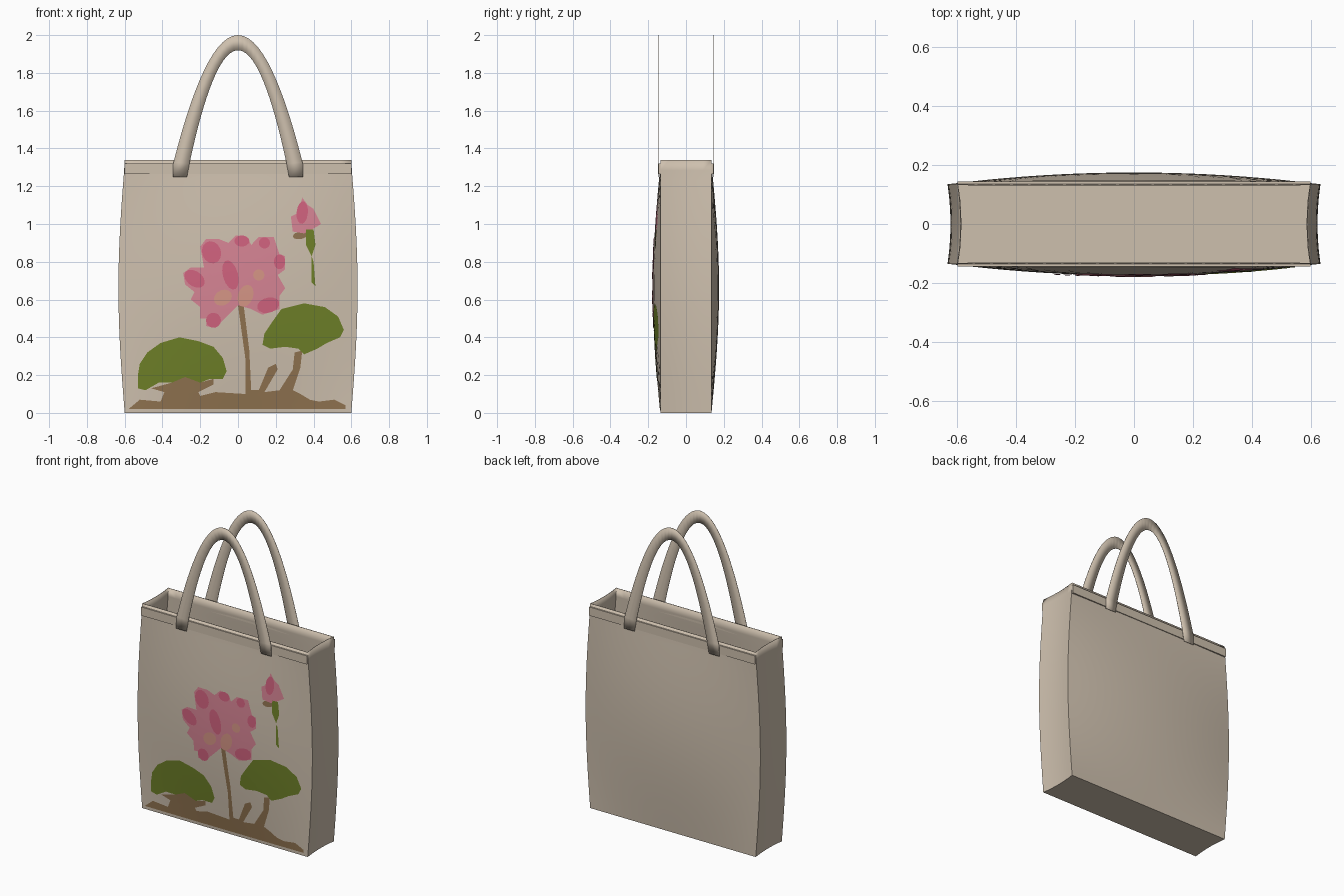
import bpy, bmesh, math
from mathutils import Vector

if "Cube" in bpy.data.objects:
    bpy.data.objects.remove(bpy.data.objects["Cube"], do_unlink=True)

HALF_W, HALF_D, HEIGHT = 0.6, 0.135, 1.34


def material(name, *rgb):
    # sRGB bytes converted to linear values
    lin = [((c / 255 + 0.055) / 1.055) ** 2.4 for c in rgb] + [1]
    m = bpy.data.materials.new(name)
    m.use_nodes = True
    m.diffuse_color = lin
    bsdf = m.node_tree.nodes["Principled BSDF"]
    bsdf.inputs["Base Color"].default_value = lin
    bsdf.inputs["Roughness"].default_value = 0.9
    return m


canvas = material("canvas beige", 206, 192, 174)
pink = material("petal pink", 214, 132, 148)
rose = material("deep rose", 208, 98, 126)
peach = material("peach", 214, 150, 134)
green = material("leaf green", 110, 128, 40)
brown = material("earth brown", 144, 115, 80)


def finish(name, bm, mat, angle=40):
    mesh = bpy.data.meshes.new(name)
    bm.to_mesh(mesh)
    bm.free()
    ob = bpy.data.objects.new(name, mesh)
    bpy.context.collection.objects.link(ob)
    mesh.materials.append(mat)
    bpy.ops.object.select_all(action="DESELECT")
    ob.select_set(True)
    bpy.context.view_layer.objects.active = ob
    bpy.ops.object.shade_smooth_by_angle(angle=math.radians(angle))
    return ob


def puff(z):
    return math.sin(math.pi * min(z / 1.32, 1))


def half_width(z):
    return HALF_W + 0.033 * puff(z)


def panel_depth(x, z):
    u = min(abs(x) / half_width(z), 1)
    return HALF_D + 0.04 * (1 - u * u) * puff(z)


# Bag body: stacked rings, bulging panels and slightly pinched sides
def ring(z, nx=20, ny=6):
    w = half_width(z)
    pts = []
    for i in range(nx):
        x = -w + 2 * w * i / nx
        pts.append((x, -panel_depth(x, z), z))
    for i in range(ny):
        v = -1 + 2 * i / ny
        pts.append((w - 0.01 * (1 - v * v), v * HALF_D, z))
    return pts + [(-x, -y, z) for x, y, z in pts]


bm = bmesh.new()
rows = 24
rings = [[bm.verts.new(p) for p in ring(HEIGHT * r / rows)] for r in range(rows + 1)]
for low, high in zip(rings, rings[1:]):
    for i in range(len(low)):
        j = (i + 1) % len(low)
        bm.faces.new((low[i], low[j], high[j], high[i]))
bm.faces.new(rings[0][::-1])
body = finish("bag_body", bm, canvas)
wall = body.modifiers.new("wall", "SOLIDIFY")
wall.thickness = 0.004
wall.offset = -1

# Hem bands and handles, front and back
for side, label in ((-1, "front"), (1, "back")):
    bm = bmesh.new()
    bmesh.ops.create_cube(bm, size=1)
    bmesh.ops.scale(bm, vec=(2 * HALF_W, 0.01, 0.056), verts=bm.verts)
    bmesh.ops.translate(bm, vec=(0, side * 0.14, 1.293), verts=bm.verts)
    finish(label + "_hem", bm, canvas)

    # Flat arched strap between two parabolas, with short sewn feet
    bm = bmesh.new()
    strip = [(-0.345, -0.27, 1.25, 1.25)]
    n = 40
    for i in range(n + 1):
        t = math.sin(math.pi / 2 * (-1 + 2 * i / n))
        strip.append((0.343 * t, 0.257 * t, 2 - 0.68 * t * t, 1.92 - 0.6 * t * t))
    strip.append((0.345, 0.27, 1.25, 1.25))
    y = side * 0.147
    pairs = [(bm.verts.new((a, y, c)), bm.verts.new((b, y, d))) for a, b, c, d in strip]
    for (a, b), (c, d) in zip(pairs, pairs[1:]):
        bm.faces.new((a, b, d, c))
    strap = finish(label + "_handle", bm, canvas)
    thick = strap.modifiers.new("thickness", "SOLIDIFY")
    thick.thickness = 0.002
    thick.offset = 0


# Painted shapes: outlines in hundredths, cut on a grid and laid on the panel
def paint(name, mat, outline, layer=1):
    bm = bmesh.new()
    face = bm.faces.new([bm.verts.new((x / 100, 0, z / 100)) for x, z in outline])
    face.normal_update()
    if face.normal.y > 0:
        face.normal_flip()
    bmesh.ops.triangulate(bm, faces=bm.faces[:])
    for axis in (Vector((1, 0, 0)), Vector((0, 0, 1))):
        for k in range(-12, 24):
            geom = bm.verts[:] + bm.edges[:] + bm.faces[:]
            bmesh.ops.bisect_plane(bm, geom=geom, plane_co=axis * k * 0.05, plane_no=axis)
    for v in bm.verts:
        v.co.y = -panel_depth(v.co.x, v.co.z) - 0.0015 * layer
    finish(name, bm, mat)


def oval(cx, cz, rx, rz, tilt=0, n=14):
    c, s = math.cos(math.radians(tilt)), math.sin(math.radians(tilt))
    pts = []
    for i in range(n):
        a = math.tau * i / n
        x, z = rx * math.cos(a), rz * math.sin(a)
        pts.append((cx + x * c - z * s, cz + x * s + z * c))
    return pts


# Ground with roots and stems
paint("ground_and_stems", brown, [
    (-58, 2), (-52, 7), (-41, 6), (-39, 11), (-46, 13), (-35, 16), (-28, 19), (-20, 16),
    (-13, 18), (-13, 15), (-21, 11), (-20, 9), (-12, 11), (4, 10), (4, 28), (0, 57),
    (3, 57), (6, 33), (7, 12), (11, 12), (16, 24), (20, 26), (21, 23), (14, 11),
    (22, 12), (29, 23), (30, 32), (34, 33), (33, 24), (29, 12), (33, 10), (38, 7),
    (43, 6), (51, 7), (57, 4), (57, 2)])

# Leaves
paint("right_leaf", green, [
    (-53, 20), (-52, 26), (-48, 32), (-41, 37), (-31, 40), (-21, 38), (-13, 35), (-8, 29),
    (-6, 22), (-8, 18), (-15, 18), (-20, 16), (-28, 19), (-35, 16), (-42, 16), (-49, 12),
    (-53, 13)], 2)
paint("left_leaf", green, [
    (13, 36), (14, 42), (18, 48), (23, 55), (35, 58), (46, 56), (53, 51), (56, 44),
    (54, 40), (47, 37), (42, 34), (35, 31), (32, 34), (25, 35), (17, 34)], 2)

# Blossom with darker and lighter petals
paint("blossom", pink, [
    (-29, 74), (-25, 77), (-18, 77), (-20, 88), (-17, 92), (-10, 92), (-5, 90), (-1, 94),
    (5, 93), (7, 89), (11, 93), (19, 93), (22, 84), (25, 83), (25, 76), (21, 73),
    (25, 66), (22, 62), (22, 55), (13, 52), (7, 55), (0, 57), (-8, 49), (-12, 45),
    (-17, 46), (-16, 50), (-20, 50), (-20, 56), (-25, 60), (-23, 64), (-28, 68)], 2)
for k, shape in enumerate((
        (-23, 71, 6, 4, -35), (-14, 85, 5, 6, 20), (-4, 73, 4, 8, 15), (2, 91, 4, 3),
        (22, 80, 3, 4), (16, 57, 6, 4, 15), (-13, 49, 4, 4), (14, 90, 3, 3))):
    paint(f"dark_petal_{k + 1}", rose, oval(*shape), 3)
for k, shape in enumerate(((-8, 61, 5, 4, 30), (4, 62, 4, 6, -20), (11, 73, 3, 3))):
    paint(f"light_petal_{k + 1}", peach, oval(*shape), 3)

# Bud with its cup and broken stem
paint("bud_cup", brown, oval(33, 94, 4, 2, 10), 1)
paint("bud", pink, [
    (34, 114), (37, 110), (40, 108), (44, 100), (39, 97), (35, 95), (29, 96), (28, 104),
    (32, 106)], 2)
paint("bud_petal", rose, oval(34, 106, 3, 6, -5), 3)
paint("bud_stem", green, [(36, 97), (40, 97), (41, 89), (39, 83), (36, 89)], 3)
paint("lower_stem", green, [(39, 83), (40, 80), (41, 67), (39, 69), (39, 80)], 2)
